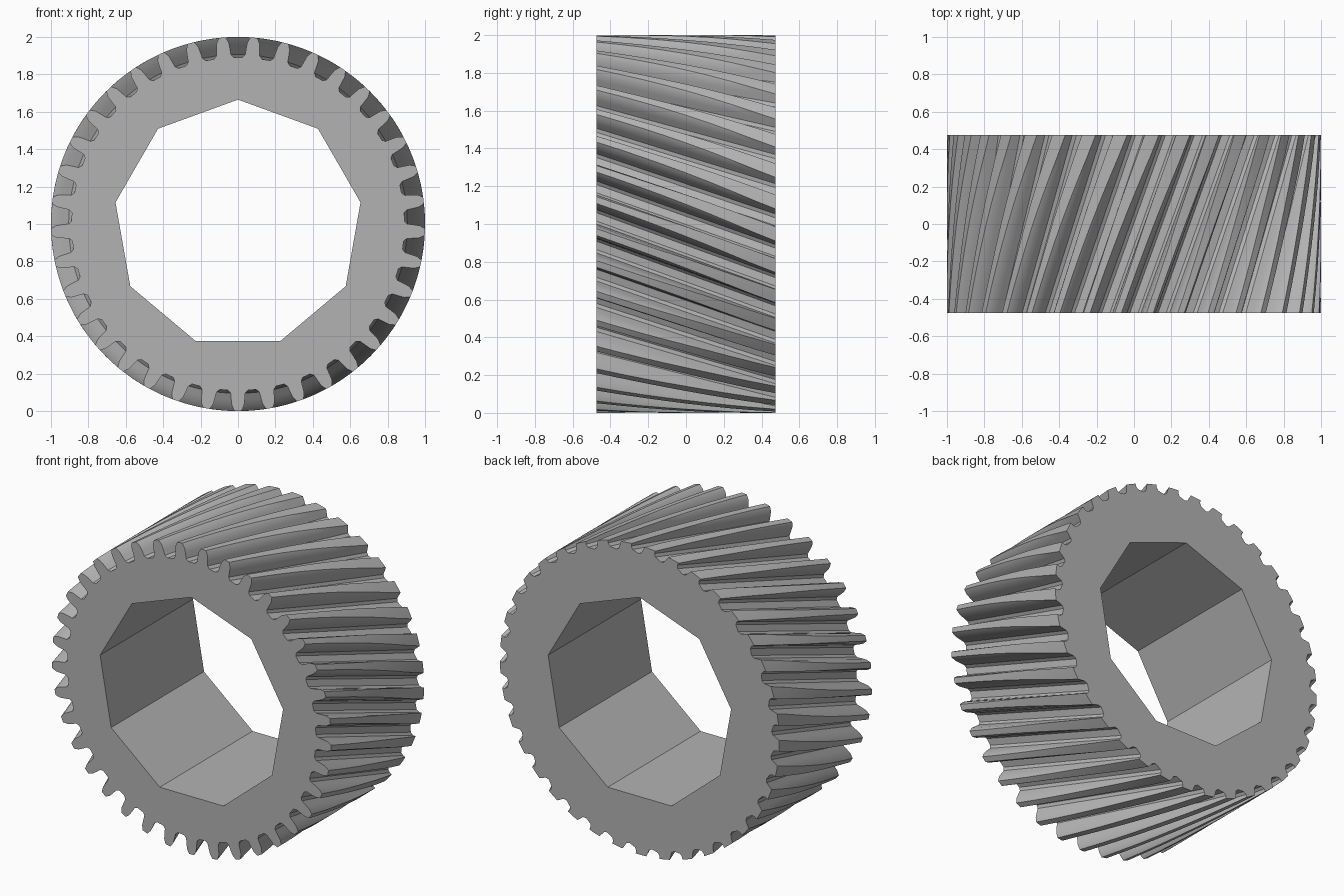
import bpy, bmesh, math
from mathutils import Vector

if "Cube" in bpy.data.objects:
    bpy.data.objects.remove(bpy.data.objects["Cube"], do_unlink=True)

TEETH = 37
HALF_WIDTH = 0.475
SHIFT = 0.345          # sideways run of each straight groove, front to back
BORE_SIDES, BORE_RADIUS = 9, 0.665
STEPS = 8
PITCH = math.tau / TEETH

# Half of the groove section, floor to mouth: (sideways, radial)
GROOVE = [(0.022, 0.89), (0.038, 0.905), (0.044, 0.94),
          (0.05, 0.97), (0.062, 0.99), (0.076, 1.012)]


def wall(side, shift):
    """Groove wall from floor to mouth, trimmed where it leaves the unit circle."""
    pts = [Vector((side * u + shift, v)) for u, v in GROOVE]
    out = []
    for i, p in enumerate(pts):
        if p.length <= 1:
            out.append(p)
            continue
        inner, outer = pts[i - 1], p
        for _ in range(40):
            mid = (inner + outer) / 2
            if mid.length > 1:
                outer = mid
            else:
                inner = mid
        out += [inner] * (len(pts) - i)
        break
    return out


def angle(p):
    return math.atan2(p.x, p.y)


def section(shift):
    """Closed toothed outline, clockwise from the top."""
    left, right = wall(-1, shift), wall(1, shift)
    a, b = angle(right[-1]), angle(left[-1]) + PITCH
    tip = [Vector((math.sin(t), math.cos(t)))
           for t in (a + (b - a) / 3, a + (b - a) * 2 / 3)]
    tooth = left[::-1] + right + tip
    outline = []
    for k in range(TEETH):
        c, s = math.cos(k * PITCH), math.sin(k * PITCH)
        outline += [(p.x * c + p.y * s, p.y * c - p.x * s) for p in tooth]
    return outline


def loft(bm, rings):
    for r0, r1 in zip(rings, rings[1:]):
        for i in range(len(r0)):
            j = (i + 1) % len(r0)
            bm.faces.new((r0[i], r0[j], r1[j], r1[i]))


bm = bmesh.new()

# Toothed rim
rings = []
for n in range(STEPS + 1):
    f = n / STEPS
    y = HALF_WIDTH * (2 * f - 1)
    rings.append([bm.verts.new((x, y, z + 1)) for x, z in section(SHIFT * f)])
loft(bm, rings)

# Nine-sided bore
bore = []
for y in (-HALF_WIDTH, HALF_WIDTH):
    bore.append([bm.verts.new((BORE_RADIUS * math.sin(i * math.tau / BORE_SIDES), y,
                               1 + BORE_RADIUS * math.cos(i * math.tau / BORE_SIDES)))
                 for i in range(BORE_SIDES)])
loft(bm, bore)
bmesh.ops.remove_doubles(bm, verts=bm.verts[:], dist=0.00002)

# Flat end faces between the rim and the bore
for side in (-1, 1):
    edges = [e for e in bm.edges if e.is_boundary
             and all(v.co.y * side > HALF_WIDTH - 0.001 for v in e.verts)]
    bmesh.ops.triangle_fill(bm, edges=edges, use_beauty=True, normal=(0, side, 0))
bmesh.ops.recalc_face_normals(bm, faces=bm.faces[:])

mesh = bpy.data.meshes.new("helical_gear")
bm.to_mesh(mesh)
bm.free()
gear = bpy.data.objects.new("helical_gear", mesh)
bpy.context.collection.objects.link(gear)

# Plain grey metal
grey = bpy.data.materials.new("grey")
grey.use_nodes = True
colour = (0.45, 0.45, 0.45, 1)
grey.diffuse_color = colour
grey.node_tree.nodes["Principled BSDF"].inputs["Base Color"].default_value = colour
mesh.materials.append(grey)

bpy.ops.object.select_all(action="DESELECT")
gear.select_set(True)
bpy.context.view_layer.objects.active = gear
bpy.ops.object.shade_smooth_by_angle(angle=math.radians(20))
